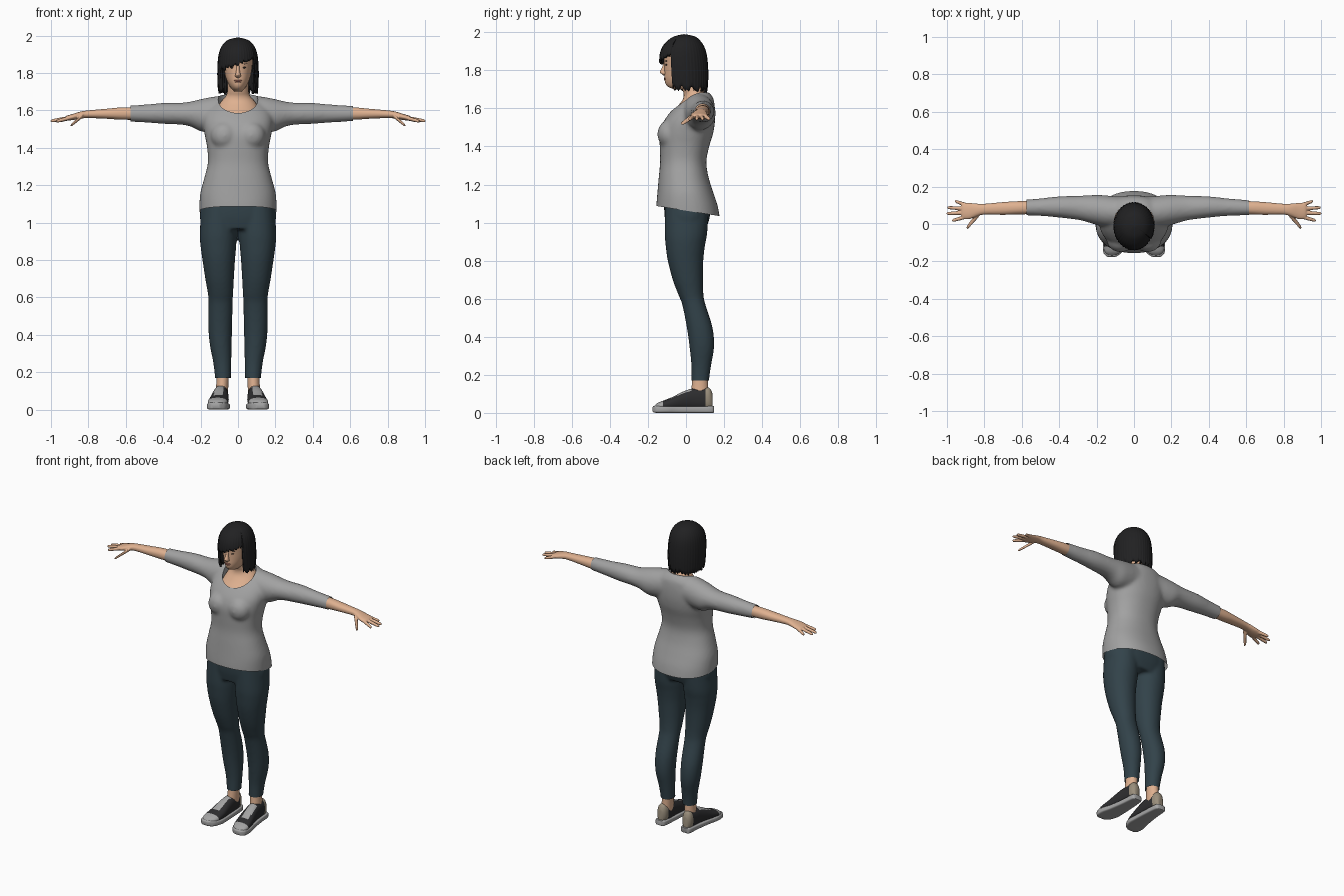
import bpy, bmesh, math, random
from mathutils import Vector, Matrix
random.seed(4)

def mat(name, r, g, b):
    m = bpy.data.materials.new(name)
    m.diffuse_color = (r, g, b, 1)
    return m

SKIN = mat("skin", .74, .44, .28)
SHIRT = mat("shirt grey", .36, .36, .36)
PANTS = mat("dark teal denim", .032, .055, .068)
HAIR = mat("black hair", .015, .015, .016)
SHOE = mat("shoe black", .026, .026, .028)
RUBBER = mat("rubber grey", .37, .37, .37)
HEEL = mat("heel beige", .32, .27, .2)
LIPS = mat("lips", .5, .2, .15)
EYES = mat("eye dark", .05, .035, .03)

def spline(rows, sub=4):
    """Catmull-Rom through rows of numbers."""
    out = []
    for i in range(len(rows) - 1):
        p = [rows[max(0, min(len(rows) - 1, i + k))] for k in (-1, 0, 1, 2)]
        for s in range(sub):
            t = s / sub
            out.append([.5 * (2 * b + (c - a) * t + (2 * a - 5 * b + 4 * c - d) * t * t
                              + (3 * b - a - 3 * c + d) * t ** 3) for a, b, c, d in zip(*p)])
    return out + [list(rows[-1])]

def loft(bm, axis, rows, n=32, p=2.0, sx=1):
    """Rows are (position on axis, min/max of first other axis, min/max of second)."""
    prev, rings = None, []
    others = [k for k in range(3) if k != axis]
    for t, a0, a1, b0, b1 in spline(rows):
        ring = []
        for i in range(n):
            c, s = math.cos(2 * math.pi * i / n), math.sin(2 * math.pi * i / n)
            co = [0, 0, 0]
            co[axis] = t
            co[others[0]] = (a0 + a1) / 2 + (a1 - a0) / 2 * math.copysign(abs(c) ** (2 / p), c)
            co[others[1]] = (b0 + b1) / 2 + (b1 - b0) / 2 * math.copysign(abs(s) ** (2 / p), s)
            co[0] *= sx
            ring.append(bm.verts.new(co))
        if prev:
            for i in range(n):
                bm.faces.new((prev[i], prev[(i + 1) % n], ring[(i + 1) % n], ring[i]))
        rings.append(ring)
        prev = ring
    bm.faces.new(rings[0])
    bm.faces.new(rings[-1])

def blob(bm, loc, scale):
    m = Matrix.Translation(loc) @ Matrix.Diagonal((*scale, 1))
    bmesh.ops.create_uvsphere(bm, u_segments=20, v_segments=12, radius=1, matrix=m)

def finish(bm, name, *mats, angle=.9):
    bmesh.ops.recalc_face_normals(bm, faces=bm.faces)
    me = bpy.data.meshes.new(name)
    bm.to_mesh(me)
    bm.free()
    me.shade_smooth()
    me.set_sharp_from_angle(angle=angle)
    for m in mats:
        me.materials.append(m)
    ob = bpy.data.objects.new(name, me)
    bpy.context.collection.objects.link(ob)
    return ob

def fuse(ob, voxel, smooth, cuts=(), cutter=None):
    """Merge overlapping volumes, soften, then trim open edges with planes."""
    r = ob.modifiers.new("fuse", 'REMESH')
    r.mode, r.voxel_size = 'VOXEL', voxel
    s = ob.modifiers.new("soften", 'SMOOTH')
    s.factor, s.iterations = .5, smooth
    if cutter:
        ob.modifiers.new("neckline", 'BOOLEAN').object = cutter
    bpy.context.view_layer.update()
    dg = bpy.context.evaluated_depsgraph_get()
    me = bpy.data.meshes.new_from_object(ob.evaluated_get(dg))
    mats = list(ob.data.materials)
    ob.modifiers.clear()
    ob.data = me
    bm = bmesh.new()
    bm.from_mesh(me)
    for co, no in cuts:
        bmesh.ops.bisect_plane(bm, geom=bm.verts[:] + bm.edges[:] + bm.faces[:],
                               plane_co=co, plane_no=no, clear_outer=True)
    bm.to_mesh(me)
    bm.free()
    me.materials.clear()
    for m in mats:
        me.materials.append(m)
    me.polygons.foreach_set("material_index", [0] * len(me.polygons))
    me.shade_smooth()
    me.set_sharp_from_angle(angle=.9)

# Neckline cutter
bm = bmesh.new()
loft(bm, 2, [(1.54, -.106, .106, -.078, .108), (1.8, -.106, .106, -.078, .108)], 48)
cutter = finish(bm, "neckline_cutter")
cutter.hide_render = True
cutter.hide_viewport = False
cutter.display_type = 'WIRE'

# Shirt: torso, bust and sleeves
bm = bmesh.new()
torso = [(1.0, .206, -.155, .18), (1.05, .206, -.156, .174), (1.1, .206, -.155, .163), (1.16, .201, -.15, .143),
         (1.24, .18, -.143, .118), (1.32, .161, -.136, .107), (1.4, .165, -.138, .122), (1.47, .178, -.138, .143),
         (1.53, .187, -.118, .152), (1.58, .182, -.083, .153), (1.62, .16, -.047, .15),
         (1.655, .125, -.015, .143), (1.685, .085, .005, .12)]
loft(bm, 2, [(z, -x, x, a, b) for z, x, a, b in torso], 48, 2.25)
sleeve = [(.03, -.01, .145, 1.5, 1.68), (.1, -.015, .148, 1.49, 1.677), (.15, -.015, .153, 1.485, 1.67),
          (.2, -.005, .156, 1.488, 1.66), (.25, .01, .153, 1.512, 1.648), (.3, .022, .151, 1.523, 1.641),
          (.4, .034, .148, 1.528, 1.64), (.5, .043, .137, 1.535, 1.631), (.66, .048, .124, 1.545, 1.622)]
for s in (1, -1):
    loft(bm, 0, sleeve, 32, 2, s)
    blob(bm, (s * .072, -.085, 1.465), (.075, .066, .075))
shirt = finish(bm, "shirt", SHIRT)
fuse(shirt, .01, 7, [((0, .008, 1.061), (0, -.16, -1)), ((.615, 0, 0), (1, 0, 0)),
                     ((-.575, 0, 0), (-1, 0, 0))], cutter)

# Leggings: hips and two legs
bm = bmesh.new()
loft(bm, 2, [(.965, -.19, .19, -.1, .105), (1.03, -.204, .204, -.112, .125),
             (1.1, -.195, .195, -.115, .125), (1.16, -.175, .175, -.11, .11)], 48, 2.4)
leg = [(1.1, .01, .195, -.11, .12), (.95, .006, .204, -.112, .112), (.88, .009, .201, -.107, .1),
       (.8, .016, .19, -.096, .091), (.7, .022, .175, -.07, .089), (.62, .026, .161, -.04, .092),
       (.57, .029, .158, -.02, .102), (.45, .031, .159, .004, .139), (.35, .034, .151, .018, .148),
       (.25, .036, .132, .028, .132), (.17, .038, .123, .028, .121), (.13, .038, .123, .028, .121)]
for s in (1, -1):
    loft(bm, 2, leg, 32, 2.1, s)
fuse(finish(bm, "leggings", PANTS), .01, 3, [((0, 0, .17), (0, 0, -1))])

# Forearms and hands
bm = bmesh.new()
arm = [(.5, .054, .124, 1.55, 1.617), (.62, .051, .122, 1.55, 1.616), (.7, .049, .117, 1.555, 1.609),
       (.8, .05, .108, 1.559, 1.6), (.84, .041, .109, 1.556, 1.594), (.88, .026, .113, 1.549, 1.582),
       (.912, .026, .114, 1.545, 1.573), (.922, .036, .105, 1.55, 1.568)]
fingers = [((.9, .038, 1.56), (.972, .018, 1.541)), ((.9, .06, 1.56), (1.003, .056, 1.543)),
           ((.9, .082, 1.56), (.998, .088, 1.543)), ((.895, .101, 1.56), (.957, .122, 1.543)),
           ((.83, .055, 1.572), (.895, -.022, 1.518))]
for s in (1, -1):
    loft(bm, 0, arm, 28, 2.2, s)
    for k, (a, b) in enumerate(fingers):
        a, b = Vector(a), Vector(b)
        rows = []
        for t, r in ((0, .011), (.35, .0105), (.7, .0095), (.93, .008), (1, .004)):
            c, w = a.lerp(b, t), r * (1.7 - .3 * t if k == 4 else 1)
            rows.append((c.x, c.y - w, c.y + w, c.z - r, c.z + r))
        loft(bm, 0, rows, 14, 2, s)
fuse(finish(bm, "forearms_and_hands", SKIN), .004, 2)

# Neck with upper chest, and ankles
bm = bmesh.new()
loft(bm, 2, [(1.5, -.13, .13, -.105, .12), (1.57, -.125, .125, -.08, .125), (1.61, -.11, .11, -.045, .125),
             (1.645, -.092, .092, -.018, .12), (1.675, -.066, .066, -.012, .103),
             (1.71, -.056, .056, -.022, .085), (1.8, -.055, .055, -.035, .08)])
finish(bm, "neck_and_chest", SKIN)
bm = bmesh.new()
for s in (1, -1):
    loft(bm, 2, [(.06, .055, .125, .02, .125), (.12, .052, .117, .028, .117), (.2, .048, .115, .035, .115)], 24, 2, s)
finish(bm, "ankles", SKIN)

# Head with nose
bm = bmesh.new()
head = [(1.7, .02, -.06, .02), (1.712, .032, -.092, .04), (1.73, .045, -.108, .06), (1.757, .059, -.113, .078),
        (1.79, .069, -.113, .09), (1.83, .075, -.114, .097), (1.89, .08, -.116, .1), (1.94, .068, -.1, .082),
        (1.968, .03, -.05, .04)]
loft(bm, 2, [(z, -x, x, a, b) for z, x, a, b in head], 40, 2.1)
loft(bm, 2, [(1.774, -.006, .006, -.12, -.1), (1.782, -.015, .015, -.13, -.1), (1.792, -.014, .014, -.138, -.1),
             (1.815, -.009, .009, -.126, -.1), (1.85, -.008, .008, -.114, -.1)], 20)
finish(bm, "head", SKIN)

# Lips and eyes
bm = bmesh.new()
blob(bm, (0, -.111, 1.759), (.021, .006, .004))
blob(bm, (0, -.11, 1.752), (.018, .006, .004))
finish(bm, "lips", LIPS)
bm = bmesh.new()
for s in (1, -1):
    blob(bm, (s * .032, -.103, 1.829), (.012, .005, .0045))
    blob(bm, (s * .033, -.104, 1.849), (.018, .004, .0025))
finish(bm, "eyes_and_brows", EYES)

# Hair: a cap whose columns end at the fringe or at ragged tips
shape = spline([(1.66, .1, -.12, .105), (1.72, .107, -.13, .114), (1.8, .11, -.138, .116), (1.88, .106, -.138, .109),
                (1.93, .094, -.12, .093), (1.965, .07, -.085, .066), (1.98, .045, -.057, .042),
                (1.99, .004, -.014, -.006)], 6)

def hair_size(z):
    for a, b in zip(shape, shape[1:]):
        if z <= b[0]:
            t = (z - a[0]) / (b[0] - a[0])
            return [p + (q - p) * t for p, q in zip(a, b)][1:]
    return shape[-1][1:]

bm = bmesh.new()
N, M = 128, 16
top = bm.verts.new((0, -.01, 1.99))
cols = []
for i in range(N):
    c, s = math.cos(2 * math.pi * i / N), math.sin(2 * math.pi * i / N)
    if s < -.52:
        low = 1.852 + .36 * c * .11 / .1 * .1 + random.uniform(-.012, .008)
    else:
        low = 1.708 - .008 * s + random.uniform(-.02, .014)
    col = []
    for k in range(1, M + 1):
        z = 1.99 - (1.99 - low) * (k / M) ** 1.6
        x, y0, y1 = hair_size(z)
        g = 1 + .018 * math.sin(i * 2.1) * k / M
        col.append(bm.verts.new((x * c * g, (y0 + y1) / 2 + (y1 - y0) / 2 * s * g, z)))
    cols.append(col)
for i in range(N):
    a, b = cols[i], cols[(i + 1) % N]
    bm.faces.new((top, a[0], b[0]))
    for k in range(M - 1):
        bm.faces.new((a[k], a[k + 1], b[k + 1], b[k]))
hair = finish(bm, "hair", HAIR, angle=1.2)
sol = hair.modifiers.new("thickness", 'SOLIDIFY')
sol.thickness, sol.offset = .012, -1

# Shoes: upper coloured by position, and rubber sole
upper = [(.14, .075, .11, .02, .1), (.122, .06, .124, .015, .132), (.08, .054, .128, .015, .13),
         (.03, .052, .133, .015, .127), (-.02, .05, .142, .015, .11), (-.07, .05, .153, .015, .084),
         (-.12, .057, .161, .015, .064), (-.15, .072, .156, .015, .052), (-.168, .095, .14, .018, .036)]
sole = [(.148, .075, .112, .002, .034), (.135, .058, .128, 0, .036), (.06, .05, .135, 0, .034),
        (-.04, .045, .15, 0, .034), (-.1, .045, .165, 0, .036), (-.15, .064, .164, 0, .038),
        (-.17, .088, .15, .003, .036), (-.176, .1, .138, .008, .03)]
bu, bs = bmesh.new(), bmesh.new()
for s in (1, -1):
    loft(bu, 1, upper, 36, 2.3, s)
    loft(bs, 1, sole, 36, 5, s)
ob = finish(bu, "shoe_uppers", SHOE, RUBBER, HEEL)
for f in ob.data.polygons:
    x, y, z = f.center
    mid = .09 - .12 * (y - .08) * (y < .08)
    tongue = -.085 < y < .03 and abs(abs(x) - mid) < .024 and f.normal.z > .4
    f.material_index = 1 if y < -.115 or tongue else 2 if y > .108 else 0
finish(bs, "shoe_soles", RUBBER, angle=.7)
